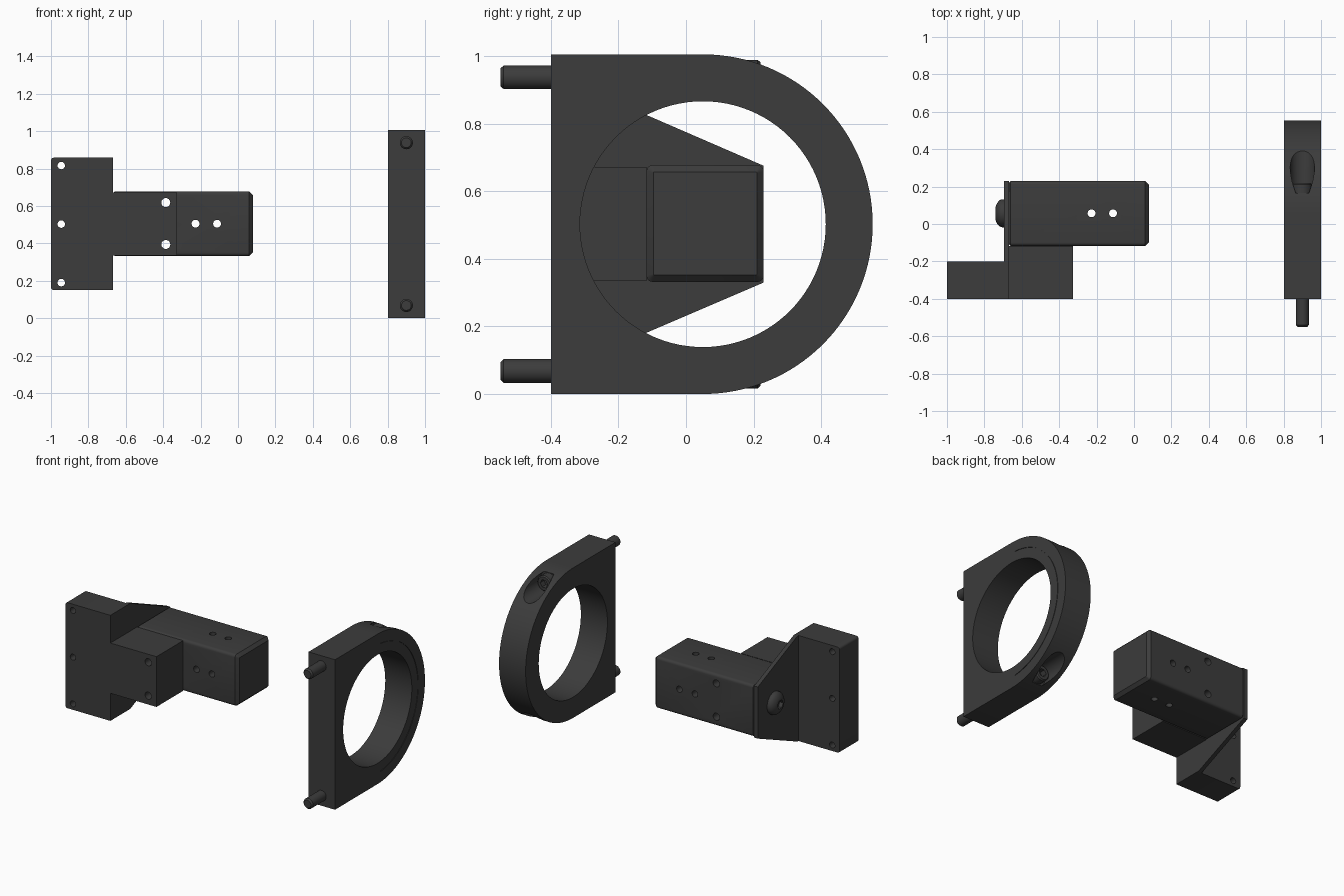
import bpy, bmesh
from math import pi, sin, cos
from mathutils import Vector, Matrix

if "Cube" in bpy.data.objects:
    bpy.data.objects.remove(bpy.data.objects["Cube"])

charcoal = bpy.data.materials.new("charcoal")
charcoal.diffuse_color = (0.045, 0.045, 0.045, 1)
charcoal.use_nodes = True
charcoal.node_tree.nodes["Principled BSDF"].inputs["Base Color"].default_value = charcoal.diffuse_color
MID = 0.503                      # mid height of the whole assembly

# Cyclic axis frames: local (u, v, w) -> world, w runs along the named axis
FRAME = {
    'X': lambda u, v, w: (w, u, v),
    'Y': lambda u, v, w: (u, w, v),
    'Z': lambda u, v, w: (u, v, w),
}


def loft(name, axis, sections):
    """Solid through equal-length (points, w) sections, capped at both ends."""
    bm = bmesh.new()
    loops = [[bm.verts.new(FRAME[axis](u, v, w)) for u, v in pts] for pts, w in sections]
    n = len(loops[0])
    for a, b in zip(loops, loops[1:]):
        for i in range(n):
            bm.faces.new((a[i], a[(i + 1) % n], b[(i + 1) % n], b[i]))
    bm.faces.new(loops[0])
    bm.faces.new(loops[-1])
    bmesh.ops.recalc_face_normals(bm, faces=bm.faces)
    mesh = bpy.data.meshes.new(name)
    bm.to_mesh(mesh)
    bm.free()
    mesh.materials.append(charcoal)
    ob = bpy.data.objects.new(name, mesh)
    bpy.context.collection.objects.link(ob)
    return ob


def circle(u, v, r, n=32):
    return [(u + r * cos(2 * pi * i / n), v + r * sin(2 * pi * i / n)) for i in range(n)]


def rounded(u0, u1, v0, v1, r, n=5):
    pts = []
    for k, (cu, cv) in enumerate([(u1 - r, v1 - r), (u0 + r, v1 - r), (u0 + r, v0 + r), (u1 - r, v0 + r)]):
        for i in range(n):
            a = pi / 2 * (k + i / (n - 1))
            pts.append((cu + r * cos(a), cv + r * sin(a)))
    return pts


def prism(name, axis, pts, w0, w1):
    return loft(name, axis, [(pts, w0), (pts, w1)])


def rod(name, axis, u, v, profile, n=32):
    """Turned part: profile is a list of (radius, w)."""
    return loft(name, axis, [(circle(u, v, r, n), w) for r, w in profile])


def combine(ob, other, operation='DIFFERENCE'):
    mod = ob.modifiers.new("bool", 'BOOLEAN')
    mod.operation, mod.solver, mod.object = operation, 'EXACT', other
    other.hide_render = True
    bpy.context.view_layer.objects.active = ob
    bpy.ops.object.modifier_apply(modifier=mod.name)
    bpy.data.objects.remove(other, do_unlink=True)


def drill(ob, axis, u, v, r, w0, w1, n=24):
    combine(ob, prism("cutter", axis, circle(u, v, r, n), w0, w1))


# Ring clamp: square foot blending into a half round, bored through
CY, R = 0.05, 0.503
outline = [(-0.4, 0), ] + [(CY + R * cos(a), MID + R * sin(a))
                           for a in [-pi / 2 + pi * i / 64 for i in range(65)]] + [(-0.4, 2 * MID)]
ring = prism("ring_clamp", 'X', outline, 0.803, 1.0)
drill(ring, 'X', CY, MID, 0.364, 0.7, 1.1, 96)

# Thin arc line on the outer face of the ring
arc = [(CY + r * cos(a), MID + r * sin(a)) for r, s in ((0.432, 1), (0.428, -1))
       for a in [s * (-1.5 + 3.0 * i / 48) for i in range(49)]]
combine(ring, prism("cutter", 'X', arc, 0.996, 1.01))

# Clamp bolts in counterbores, top and bottom
for label, z in (("lower", 0.068), ("upper", 2 * MID - 0.068)):
    drill(ring, 'Y', 0.9, z, 0.065, 0.165, 0.7, 32)
    bolt = rod(label + "_clamp_bolt", 'Y', 0.9, z,
               [(0.026, -0.55), (0.035, -0.54), (0.035, 0.155), (0.052, 0.155), (0.052, 0.212), (0.045, 0.22)])
    drill(bolt, 'Y', 0.9, z, 0.028, 0.18, 0.3, 6)

# Mounting foot: tall plate with a short arm
foot = prism("mounting_foot", 'Y', rounded(-1.0, -0.67, 0.15, 0.858, 0.015), -0.4, -0.2)
square_edge = [(-0.8, 0.15), (-0.667, 0.15), (-0.667, 0.858), (-0.8, 0.858)]
combine(foot, prism("cutter", 'Y', square_edge, -0.4, -0.2), 'UNION')
arm = [(-0.75, 0.335), (-0.325, 0.335), (-0.325, 0.672), (-0.75, 0.672)]
combine(foot, prism("cutter", 'Y', arm, -0.4, -0.2), 'UNION')
step = [(-0.667, 0.335), (-0.325, 0.335), (-0.325, 0.672), (-0.667, 0.672)]
combine(foot, prism("cutter", 'Y', step, -0.25, -0.117), 'UNION')
for z in (0.19, MID, 2 * MID - 0.19):
    drill(foot, 'Y', -0.945, z, 0.02, -0.5, 0)

# Tapered gusset plate between foot and beam
gusset = prism("gusset_plate", 'X',
               [(-0.21, 0.15), (-0.19, 0.15), (0.23, 0.33), (0.23, 0.676), (-0.19, 0.858), (-0.21, 0.858)],
               -0.694, -0.667)

# Beam: rounded square bar with a chamfered free end
Y0, Y1, Z0, Z1 = -0.117, 0.23, 0.332, 0.678
beam = loft("beam", 'X', [
    (rounded(Y0 + .008, Y1 - .008, Z0 + .008, Z1 - .008, 0.012), -0.667),
    (rounded(Y0, Y1, Z0, Z1, 0.018), -0.659),
    (rounded(Y0, Y1, Z0, Z1, 0.018), 0.06),
    (rounded(Y0 + .02, Y1 - .02, Z0 + .02, Z1 - .02, 0.003), 0.08)])
for x in (-0.227, -0.112):
    drill(beam, 'Y', x, MID + 0.002, 0.021, -0.5, 0.5)
    drill(beam, 'Z', x, 0.057, 0.021, 0, 1)
for z in (0.394, 0.618):
    for part in (foot, beam):
        drill(part, 'Y', -0.386, z, 0.024, -0.5, 0.5)

# Button head screw holding the gusset to the beam
dome = [(0.075 * cos(a), -0.703 - 0.042 * sin(a)) for a in [1.1 * i / 6 for i in range(7)]]
button = rod("button_screw", 'X', 0.057, MID + 0.002, [(0.075, -0.69)] + dome)
drill(button, 'X', 0.057, MID + 0.002, 0.03, -0.8, -0.715, 6)

# Smooth shading on the curved surfaces only
bpy.ops.object.select_all(action='DESELECT')
for ob in bpy.data.objects:
    ob.select_set(True)
    bpy.context.view_layer.objects.active = ob
bpy.ops.object.shade_smooth_by_angle(angle=0.5)
